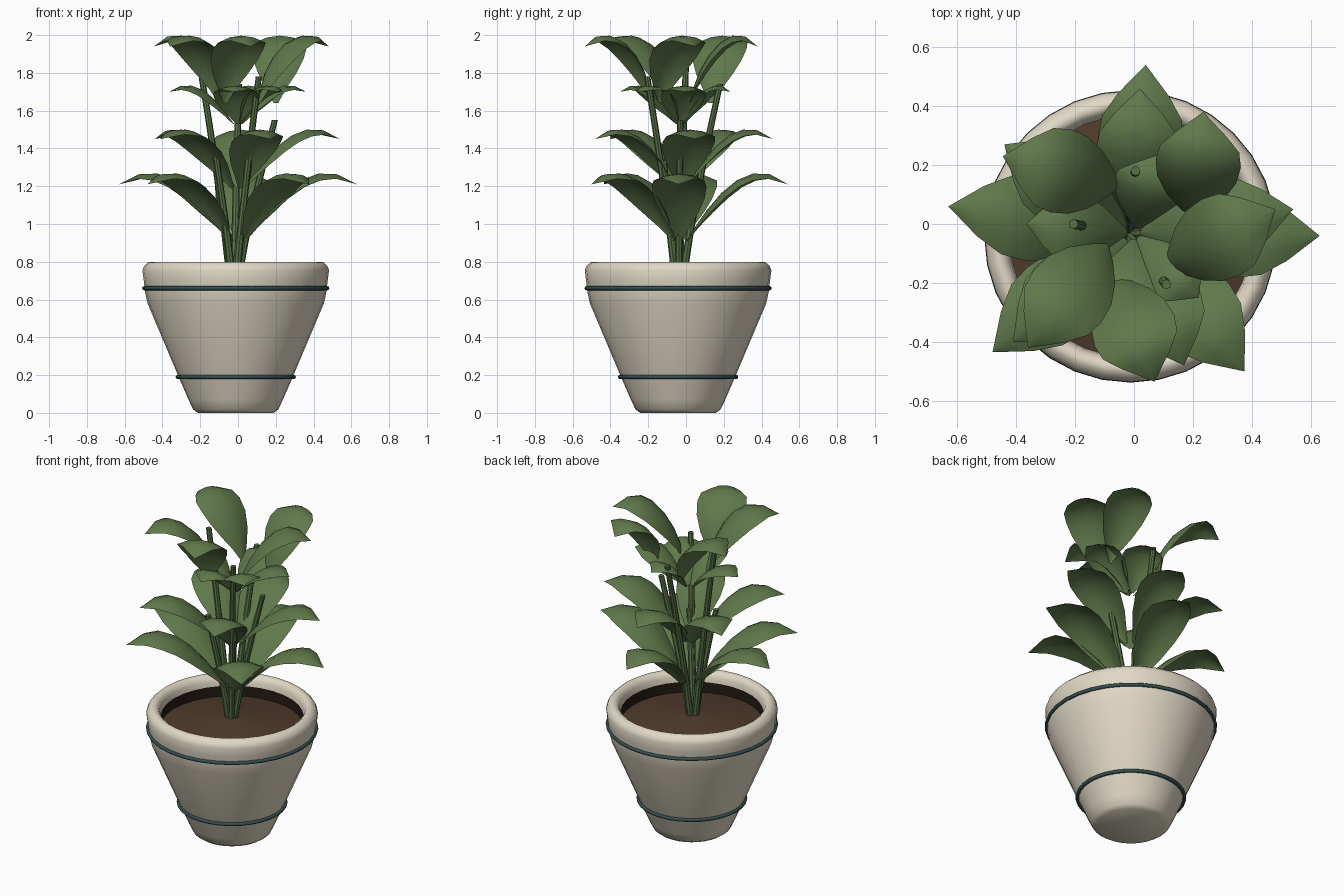
import bpy, math
from mathutils import Vector

old = bpy.data.objects.get("Cube")
if old:
    bpy.data.objects.remove(old, do_unlink=True)

CENTRE = Vector((-0.012, -0.042, 0))


def material(name, rgb):
    m = bpy.data.materials.new(name)
    m.use_nodes = True
    m.diffuse_color = (*rgb, 1)
    m.node_tree.nodes["Principled BSDF"].inputs["Base Color"].default_value = (*rgb, 1)
    return m


CREAM = material("cream glaze", (0.75, 0.69, 0.56))
TEAL = material("dark teal", (0.035, 0.075, 0.08))
SOIL = material("soil brown", (0.08, 0.043, 0.024))
SHADE = material("dark inner brown", (0.018, 0.011, 0.007))
GREEN = material("leaf green", (0.115, 0.19, 0.07))
STEM = material("stem green", (0.10, 0.17, 0.06))


def add_mesh(name, verts, faces, mat, angle=40):
    me = bpy.data.meshes.new(name)
    me.from_pydata(verts, [], faces)
    me.materials.append(mat)
    me.update()
    ob = bpy.data.objects.new(name, me)
    bpy.context.collection.objects.link(ob)
    bpy.ops.object.select_all(action="DESELECT")
    ob.select_set(True)
    bpy.context.view_layer.objects.active = ob
    bpy.ops.object.shade_smooth_by_angle(angle=math.radians(angle))
    return ob


def lathe(name, profile, mat, n=32, cap=False):
    """Spin (radius, z) points, listed bottom outside first, round the pot axis."""
    verts = [CENTRE + Vector((r * math.cos(i * math.tau / n), r * math.sin(i * math.tau / n), z))
             for r, z in profile for i in range(n)]
    faces = [(k * n + i, k * n + (i + 1) % n, (k + 1) * n + (i + 1) % n, (k + 1) * n + i)
             for k in range(len(profile) - 1) for i in range(n)]
    if cap:
        faces.append(tuple(reversed(range(n))))
    return add_mesh(name, verts, faces, mat, 60)


# Pot with rolled rim, inner lining and mounded soil
lathe("pot", [(0.20, 0), (0.225, 0.018), (0.25, 0.07), (0.302, 0.19), (0.467, 0.58), (0.48, 0.64),
              (0.487, 0.70), (0.494, 0.755), (0.485, 0.778), (0.464, 0.797), (0.445, 0.80),
              (0.426, 0.788), (0.415, 0.765), (0.41, 0.735)], CREAM, cap=True)
lathe("inner_lining", [(0.41, 0.735), (0.41, 0.65)], SHADE)
lathe("soil", [(0.41, 0.67), (0.2, 0.71), (0.001, 0.735)], SOIL)

# Painted bands round the pot
for name, r, z in (("lower_band", 0.308, 0.19), ("upper_band", 0.485, 0.66)):
    bpy.ops.mesh.primitive_torus_add(location=CENTRE + Vector((0, 0, z)), major_radius=r,
                                     minor_radius=0.011, major_segments=32, minor_segments=8)
    band = bpy.context.object
    band.name = name
    band.data.materials.append(TEAL)
    bpy.ops.object.shade_smooth_by_angle(angle=math.radians(60))


def stem(i, top, radius=0.018, sides=8):
    """Tapered, slightly bowed tube from the soil to the given top."""
    top = Vector(top)
    foot = Vector((-0.02 + top.x * 0.1, -0.035 + top.y * 0.1, 0.71))
    verts, rows = [], 5
    for k in range(rows):
        t = k / (rows - 1)
        p = foot.lerp(top, t)
        p.xy = foot.xy.lerp(top.xy, t ** 1.15)
        verts += [p + Vector((math.cos(a), math.sin(a), 0)) * radius * (1.15 - 0.25 * t)
                  for a in (j * math.tau / sides for j in range(sides))]
    faces = [(k * sides + j, k * sides + (j + 1) % sides,
              (k + 1) * sides + (j + 1) % sides, (k + 1) * sides + j)
             for k in range(rows - 1) for j in range(sides)]
    faces.append(tuple(range((rows - 1) * sides, rows * sides)))
    add_mesh(f"stem_{i}", verts, faces, STEM)


for i, top in enumerate([(-0.205, 0, 1.86), (0.11, -0.205, 1.78), (0.005, 0.18, 1.74),
                         (0.195, -0.03, 1.55), (-0.12, -0.13, 1.38), (0.06, -0.12, 1.34)]):
    stem(i, top)

# Leaf outline: (position along the leaf, share of full width)
OUTLINE = [(0, 0.08), (0.12, 0.36), (0.25, 0.69), (0.4, 0.93), (0.55, 1.0),
           (0.7, 0.93), (0.85, 0.6), (1, 0.0)]


def leaf(name, base, tip, width, lean=0.25):
    """Arched blade that climbs from its base, bends over and droops at the tip."""
    base, tip = Vector(base), Vector(tip)
    flat = Vector((tip.x - base.x, tip.y - base.y, 0))
    rise = tip.z - base.z
    side = Vector((-flat.y, flat.x, 0)).normalized()
    up = Vector((0, 0, 1))
    p1 = base + flat * lean + up * rise * 0.75
    p2 = base + flat * 0.6 + up * rise * 1.6
    verts, cols = [], (-1, -0.5, 0, 0.5, 1)
    for t, share in OUTLINE:
        s = 1 - t
        mid = base * s**3 + p1 * 3 * s * s * t + p2 * 3 * s * t * t + tip * t**3
        along = (p1 - base) * s * s + (p2 - p1) * 2 * s * t + (tip - p2) * t * t
        normal = along.cross(side).normalized()
        if normal.z < 0:
            normal.negate()
        half = width / 2 * share
        verts += [mid + side * half * c - normal * half * 0.28 * c * c for c in cols]
    n = len(cols)
    faces = [(k * n + j, k * n + j + 1, (k + 1) * n + j + 1, (k + 1) * n + j)
             for k in range(len(OUTLINE) - 1) for j in range(n - 1)]
    ob = add_mesh(name, verts, faces, GREEN, 60)
    if sum(p.normal.z for p in ob.data.polygons) < 0:
        ob.data.flip_normals()


# Tiers that spread from the middle: base height, tip height, blade width, tip positions
TIERS = {
    "low_leaf": (0.91, 1.21, 0.29, [(-0.63, 0.06), (0.63, -0.04), (-0.48, -0.435),
                                    (0.375, -0.50), (0.04, 0.54)]),
    "middle_leaf": (1.19, 1.45, 0.28, [(-0.44, 0.27), (0.54, 0.05), (0.02, 0.46),
                                       (-0.41, -0.40), (0.17, -0.48)]),
    "small_leaf": (1.53, 1.70, 0.24, [(-0.365, 0.0), (0.36, 0.0), (-0.02, -0.35),
                                      (0.08, 0.235), (0.22, -0.25)]),
}
for name, (low, high, width, tips) in TIERS.items():
    for i, (x, y) in enumerate(tips):
        leaf(f"{name}_{i}", (x * 0.06, y * 0.06 - 0.03, low), (x, y, high), width)

# Crown leaves, set in a loose spiral round the stem tops
CROWN = [((-0.05, 0.13), (-0.445, 0.23)), ((0.20, 0.02), (0.235, 0.38)),
         ((0.11, -0.14), (0.48, 0.05)), ((-0.09, -0.07), (-0.36, -0.42)),
         ((-0.07, -0.18), (0.07, -0.535))]
for i, (base, tip) in enumerate(CROWN):
    leaf(f"crown_leaf_{i}", (*base, 1.64), (*tip, 1.94), 0.29, 0.1)
